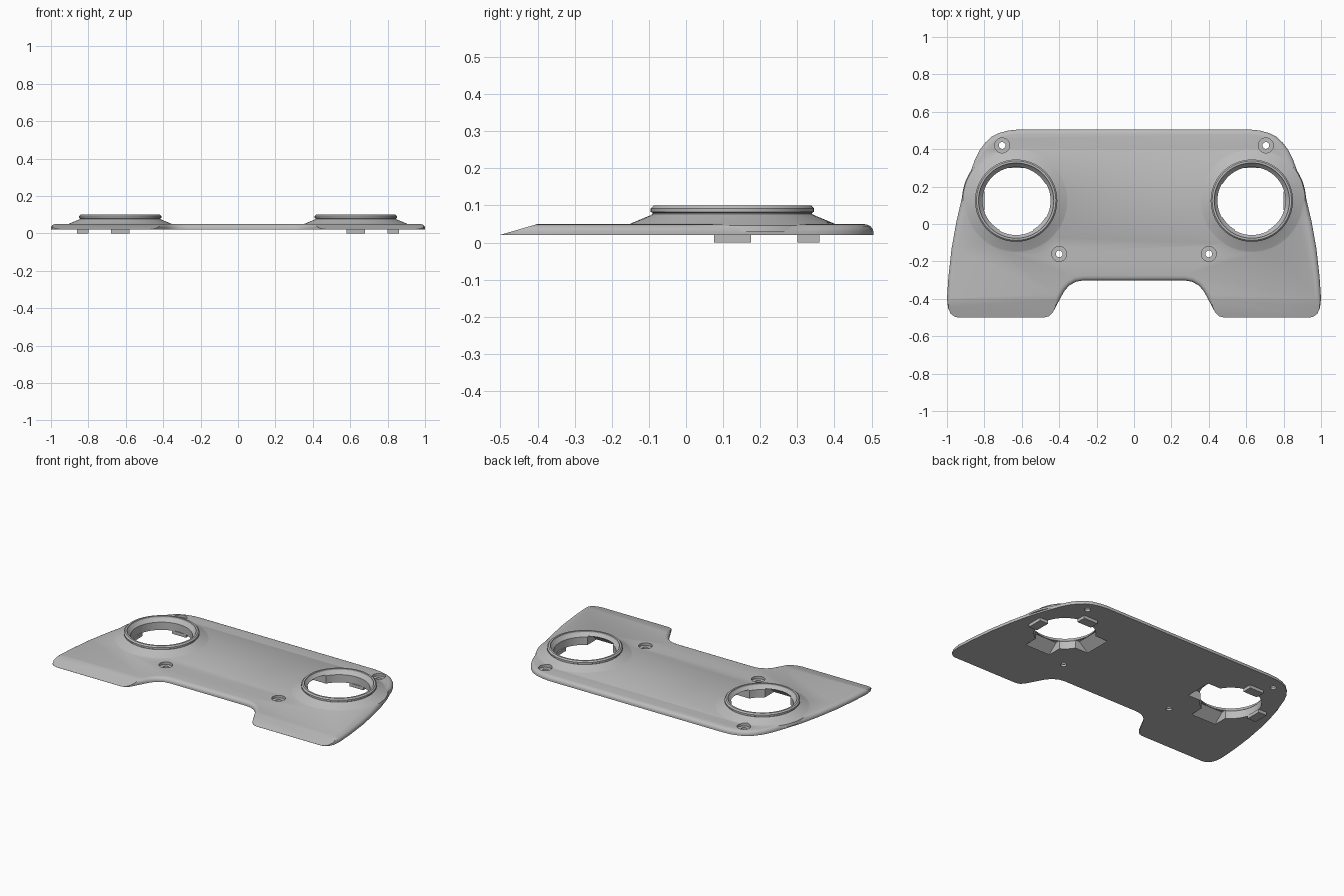
import bpy, bmesh, math
from mathutils import Vector, Matrix

if "Cube" in bpy.data.objects:
    bpy.data.objects.remove(bpy.data.objects["Cube"])

grey = bpy.data.materials.new("light_grey")
grey.use_nodes = True
colour = (0.5, 0.5, 0.5, 1)
grey.diffuse_color = colour
grey.node_tree.nodes["Principled BSDF"].inputs["Base Color"].default_value = colour

SOCKET = Vector((0.63, 0.125, 0))


def finish(name, bm):
    bmesh.ops.recalc_face_normals(bm, faces=bm.faces)
    mesh = bpy.data.meshes.new(name)
    bm.to_mesh(mesh)
    bm.free()
    mesh.materials.append(grey)
    ob = bpy.data.objects.new(name, mesh)
    bpy.context.collection.objects.link(ob)
    return ob


def loft(name, rings):
    """Closed solid through matching rings of points."""
    bm = bmesh.new()
    loops = [[bm.verts.new(p) for p in ring] for ring in rings]
    n = len(loops[0])
    for a, b in zip(loops, loops[1:]):
        for i in range(n):
            j = (i + 1) % n
            bm.faces.new((a[i], a[j], b[j], b[i]))
    bm.faces.new(loops[0])
    bm.faces.new(loops[-1])
    return finish(name, bm)


def lathe(name, profile, centre, steps=64):
    angles = [math.tau * i / steps for i in range(steps)]
    return loft(name, [[(centre[0] + r * math.cos(a), centre[1] + r * math.sin(a), z)
                        for a in angles] for r, z in profile])


def box(name, centre, size):
    bm = bmesh.new()
    bmesh.ops.create_cube(bm, size=1, matrix=Matrix.Translation(centre) @ Matrix.Diagonal((*size, 1)))
    return finish(name, bm)


def combine(target, tool, operation):
    mod = target.modifiers.new(operation, "BOOLEAN")
    mod.operation, mod.solver, mod.object = operation, "EXACT", tool
    bpy.context.view_layer.objects.active = target
    bpy.ops.object.modifier_apply(modifier=mod.name)
    bpy.data.objects.remove(tool)


# Plate outline, one half mirrored to the other
half = [(.62, .505), (.67, .5), (.72, .487), (.76, .467), (.795, .435), (.825, .395),
        (.85, .345), (.885, .25), (.92, .14), (.95, .01), (.975, -.13), (.992, -.28),
        (1, -.4), (.994, -.45), (.98, -.48), (.96, -.495), (.94, -.5), (.48, -.5),
        (.455, -.493), (.435, -.475), (.39, -.39), (.37, -.355), (.345, -.328),
        (.31, -.308), (.27, -.302)]
outline = [Vector(p) for p in half] + [Vector((-x, y)) for x, y in reversed(half)]


def inset(d):
    pts = []
    for i, p in enumerate(outline):
        a = (p - outline[i - 1]).normalized()
        b = (outline[(i + 1) % len(outline)] - p).normalized()
        t = (a + b).normalized()
        pts.append(p + Vector((t.y, -t.x)) * d / max(t.dot(a), 0.5))
    return pts


# Rounded upper rim
rim = [(0, .02), (0, .03), (.002, .037), (.008, .044), (.016, .048), (.027, .05)]
plate = loft("faceplate", [[(p.x, p.y, z) for p in inset(d)] for d, z in rim])

# Sloping front lip
wedge = [(-.4, .05), (-.51, .018), (-.6, .1), (-.4, .1)]
combine(plate, loft("lip_cutter", [[(x, y, z) for y, z in wedge] for x in (-1.2, 1.2)]), "DIFFERENCE")

for side in (-1, 1):
    c = (side * SOCKET.x, SOCKET.y)
    # Raised collar with a flared foot
    combine(plate, lathe("collar", [(.29, .03), (.285, .046), (.27, .053), (.222, .073),
                                    (.215, .077), (.215, .08), (.22, .083), (.22, .092),
                                    (.212, .1)], c), "UNION")
    # Stepped round opening
    combine(plate, lathe("opening", [(.18, -.05), (.18, .07), (.192, .082), (.2, .092),
                                     (.204, .12)], c), "DIFFERENCE")
    # Sloping pockets beneath the collar, on the inner and front sides
    slope = [(.1, .01), (.25, .01), (.245, .024), (.186, .074), (.1, .074)]
    for d in (Vector((-side, 0, 0)), Vector((0, -1, 0))):
        across = Vector((-d.y, d.x, 0)) * .09
        base = Vector((*c, 0))
        combine(plate, loft("pocket", [[base + d * r + across * s + Vector((0, 0, z))
                                        for r, z in slope] for s in (-1, 1)]), "DIFFERENCE")
    # Counterbored screw holes
    for x, y in ((.705, .42), (.4, -.16)):
        combine(plate, lathe("screw_hole", [(.018, -.02), (.018, .034), (.04, .034),
                                            (.04, .1)], (side * x, y), 32), "DIFFERENCE")

bpy.ops.object.select_all(action="DESELECT")
plate.select_set(True)
bpy.context.view_layer.objects.active = plate
bpy.ops.object.shade_smooth_by_angle(angle=math.radians(30))

# Locating tabs under the back and outer sides of each opening
for side, label in ((-1, "right"), (1, "left")):
    box(label + "_outer_tab", (side * .83, SOCKET.y, .0105), (.06, .1, .021))
    box(label + "_back_tab", (side * SOCKET.x, .33, .0105), (.1, .06, .021))
